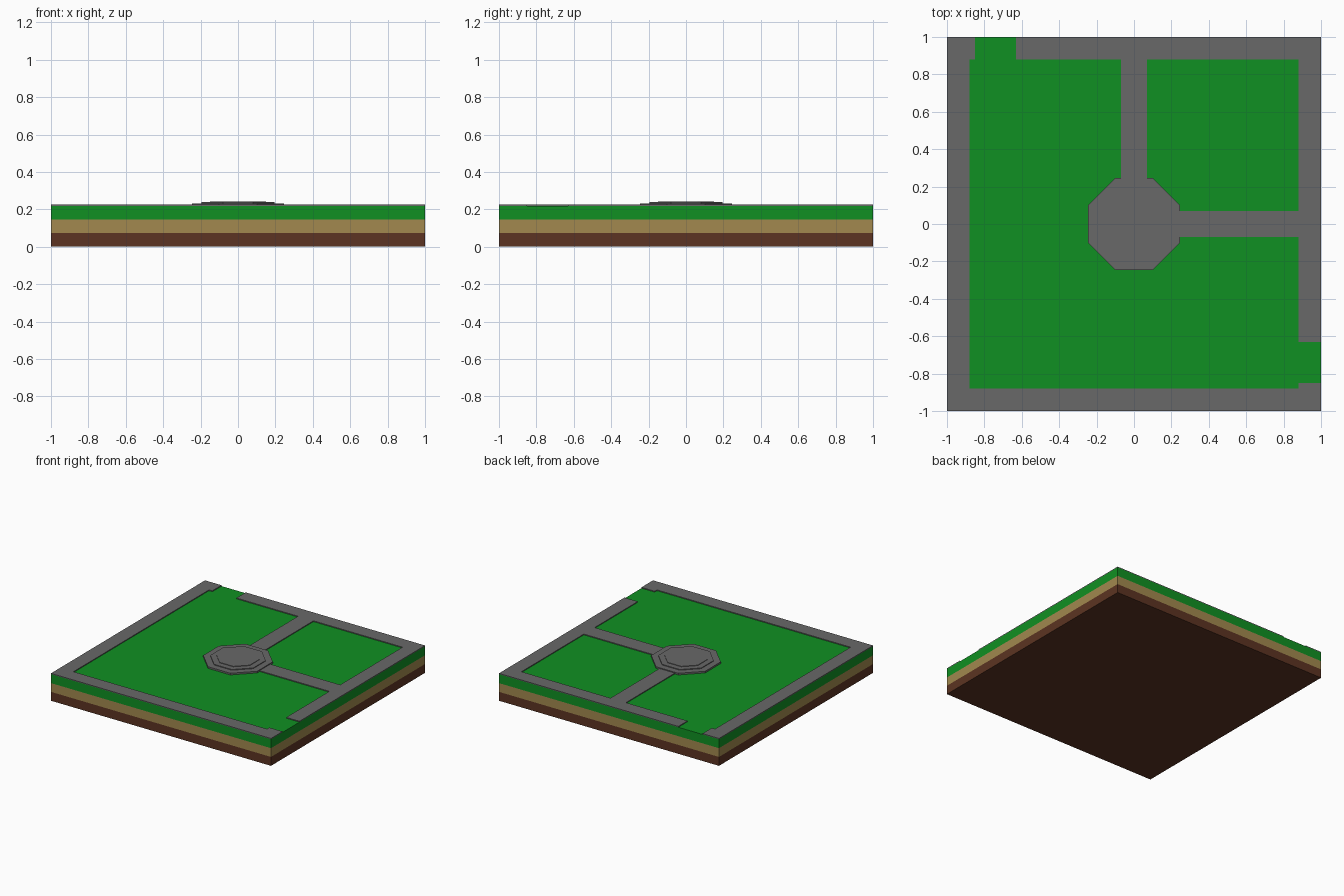
import bpy, bmesh, math
from mathutils import Matrix

if "Cube" in bpy.data.objects:
    bpy.data.objects.remove(bpy.data.objects["Cube"])


def material(name, rgb):
    m = bpy.data.materials.new(name)
    m.use_nodes = True
    m.diffuse_color = (*rgb, 1)
    m.node_tree.nodes["Principled BSDF"].inputs["Base Color"].default_value = (*rgb, 1)
    return m


soil = material("dark_soil", (0.107, 0.034, 0.016))
clay = material("tan_clay", (0.36, 0.25, 0.077))
grass = material("green_grass", (0.005, 0.28, 0.016))
stone = material("grey_stone", (0.138, 0.138, 0.138))


def slab(name, outline, bottom, top, mat):
    """Extrude a flat outline between two heights."""
    bm = bmesh.new()
    face = bm.faces.new([bm.verts.new((x, y, bottom)) for x, y in outline])
    ext = bmesh.ops.extrude_face_region(bm, geom=[face], use_keep_orig=True)
    verts = [v for v in ext["geom"] if isinstance(v, bmesh.types.BMVert)]
    bmesh.ops.translate(bm, verts=verts, vec=(0, 0, top - bottom))
    bmesh.ops.recalc_face_normals(bm, faces=bm.faces)
    mesh = bpy.data.meshes.new(name)
    bm.to_mesh(mesh)
    bm.free()
    mesh.materials.append(mat)
    obj = bpy.data.objects.new(name, mesh)
    bpy.context.collection.objects.link(obj)
    return obj


def mirrored(half):
    """Complete an outline that is symmetric about the line x = y."""
    return half + [(y, x) for x, y in reversed(half) if x != y]


# Ground layers
square = [(-1, -1), (1, -1), (1, 1), (-1, 1)]
GROUND, PAVED = 0.218, 0.225
slab("soil_layer", square, 0, 0.073, soil)
slab("clay_layer", square, 0.073, 0.145, clay)
slab("grass_layer", square, 0.145, GROUND, grass)

# Paved border, broken by two grassy gaps, with the two paths joined to it
INNER, GAP_NEAR, GAP_FAR, PATH = 0.88, -0.63, -0.85, 0.07
front_left = [(-1, -1), (1, -1), (1, GAP_FAR), (INNER, GAP_FAR),
              (INNER, -INNER), (-INNER, -INNER)]
# the shared corners lie on the diagonal, so the inner half is mirrored in order
outer_half = front_left[1:]
border = [front_left[0]] + outer_half + [(y, x) for x, y in reversed(outer_half[:-1])]
slab("front_left_border", border, GROUND, PAVED, stone)

back_right = [(INNER, INNER), (INNER, PATH), (0.15, PATH), (0.15, -PATH),
              (INNER, -PATH), (INNER, GAP_NEAR), (1, GAP_NEAR), (1, 1)]
slab("back_right_border_and_paths", mirrored(back_right), GROUND, PAVED, stone)

# Stepped octagonal plinth
base = GROUND
for name, apothem, top in (("plinth_base", 0.245, 0.232),
                           ("plinth_step", 0.195, 0.238),
                           ("plinth_top", 0.15, 0.242)):
    radius = apothem / math.cos(math.pi / 8)
    ring = [(radius * math.cos((i + 0.5) * math.pi / 4),
             radius * math.sin((i + 0.5) * math.pi / 4)) for i in range(8)]
    slab(name, ring, base, top, stone)
    base = top
